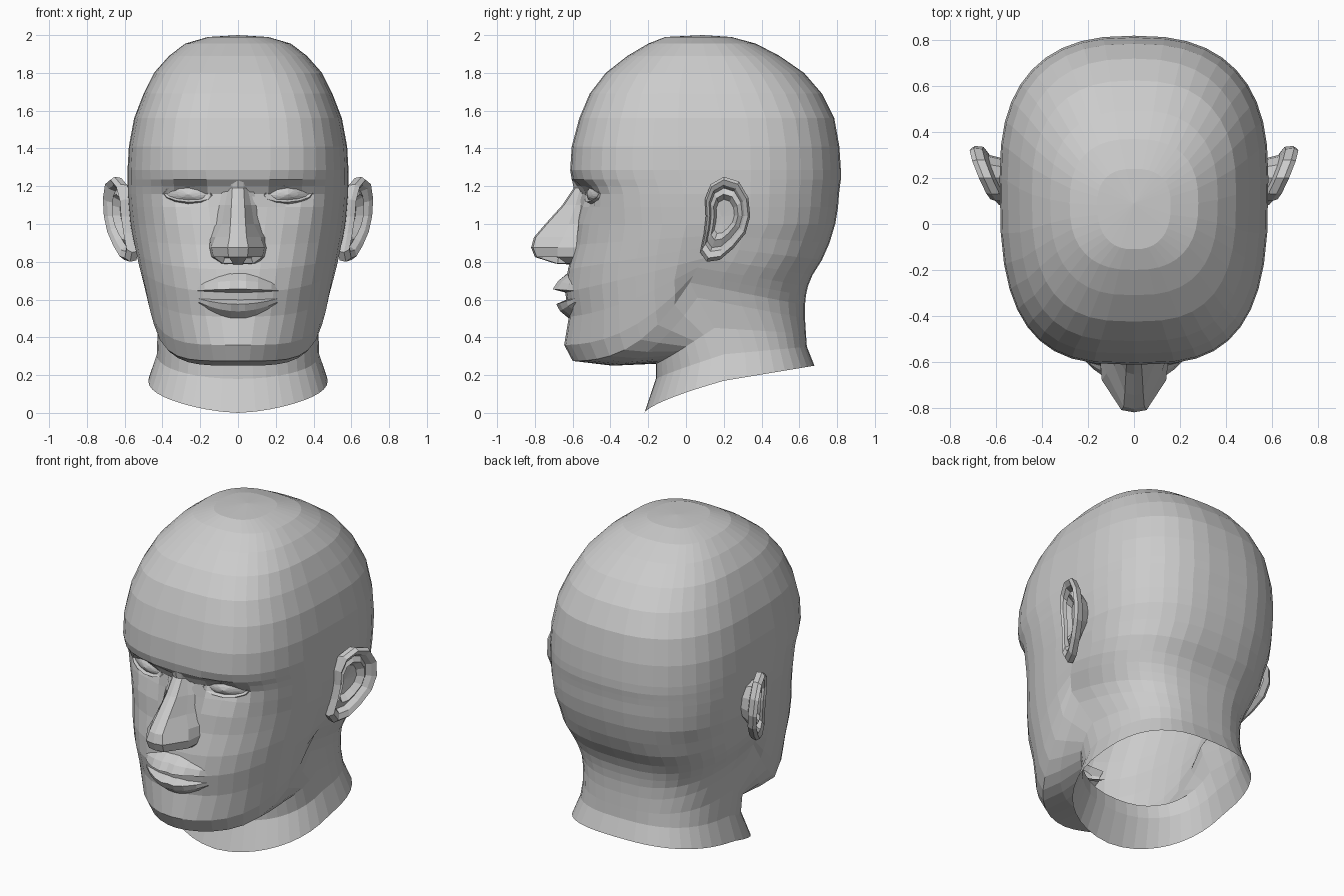
import bpy, bmesh, math
from mathutils import Vector

if "Cube" in bpy.data.objects:
    bpy.data.objects.remove(bpy.data.objects["Cube"])


def loft(name, rings, closed=True, start=None, end=None, mirror=False, after=None):
    """Skin a list of point rings; optional fan tips at either end."""
    bm = bmesh.new()
    rows = [[bm.verts.new(p) for p in r] for r in rings]
    n = len(rows[0])
    span = n if closed else n - 1
    for a, b in zip(rows, rows[1:]):
        for i in range(span):
            j = (i + 1) % n
            bm.faces.new((a[i], a[j], b[j], b[i]))
    for tip, row in ((start, rows[0]), (end, rows[-1])):
        if tip:
            t = bm.verts.new(tip)
            for i in range(span):
                bm.faces.new((t, row[i], row[(i + 1) % n]))
    bmesh.ops.recalc_face_normals(bm, faces=bm.faces)
    mid = sum((v.co for v in bm.verts), Vector()) / len(bm.verts)
    if sum((f.calc_center_median() - mid).dot(f.normal) * f.calc_area() for f in bm.faces) < 0:
        bmesh.ops.reverse_faces(bm, faces=bm.faces)
    bm.normal_update()
    if after:
        after(bm)
    me = bpy.data.meshes.new(name)
    bm.to_mesh(me)
    bm.free()
    ob = bpy.data.objects.new(name, me)
    bpy.context.collection.objects.link(ob)
    if mirror:
        ob.modifiers.new("mirror", 'MIRROR')
    return ob


# ---------- skull, face and neck: one open shell ----------
SEG = 40


def head_ring(fy, fz, w, sy, sz, by, bz, p, k):
    """Ring through a front, side and back point; p shapes the plan, k the dip in height."""
    pts = []
    for i in range(SEG):
        a = 2 * math.pi * i / SEG
        c, s = math.cos(a), math.sin(a)
        q = p if c > 0 else 0.79 if sz > 0.9 else 0.74
        u, v = abs(c) ** q, abs(s) ** q
        x = math.copysign(w * v, s)
        if c > 0:
            y, z = sy + (fy - sy) * u, fz + (sz - fz) * max(0, 1 - u) ** k
            # eye sockets
            dz = (z - 1.165) / (0.045 if z > 1.165 else 0.08)
            y += 0.07 * math.exp(-((abs(x) - 0.25) / 0.13) ** 2 - dz * dz)
        else:
            y, z = sy + (by - sy) * u, sz + (bz - sz) * u
        pts.append((x, y, z))
    return pts


# level rings: z, front y, back y, half width, plan exponent
skull = [
    (1.99, -.11, .24, .16, .82), (1.955, -.20, .37, .28, .80),
    (1.89, -.31, .495, .365, .76), (1.80, -.425, .625, .445, .71),
    (1.69, -.51, .72, .50, .67),
    (1.56, -.565, .785, .55, .65), (1.41, -.605, .812, .578, .65),
    (1.285, -.613, .82, .585, .66), (1.235, -.605, .82, .585, .68),
    (1.20, -.585, .815, .585, .69), (1.16, -.575, .81, .585, .70),
    (1.09, -.57, .805, .58, .71), (1.00, -.575, .79, .572, .74),
]
# tilted rings: front y z, side x y z, back y z, plan exponent, dip
jaw_and_neck = [
    (-.59, .89, .56, .16, .94, .76, .90, .78, 1),
    (-.625, .76, .545, .13, .88, .72, .81, .83, 1),
    (-.64, .64, .53, .10, .82, .67, .73, .88, 1.1),
    (-.62, .51, .51, .06, .77, .645, .67, .93, 1.5),
    (-.645, .36, .49, .04, .73, .635, .62, 1.05, 2.1),
    (-.60, .275, .47, .02, .69, .63, .57, 1.1, 2.4),
    (-.39, .25, .448, .06, .61, .63, .50, 1.0, 1.8),
    (-.16, .26, .425, .15, .45, .635, .42, .92, 1.1),
    (-.16, .18, .43, .20, .31, .64, .35, .90, .9),
    (-.22, 0, .475, .20, .17, .68, .25, .88, .7),
]
rings = []
for z, fy, by, w, p in skull:
    sy = 0.08 + 0.12 * min(1, (2 - z) / 0.5)
    rings.append(head_ring(fy, z, w, sy, z, by, z, p, 1))
rings += [head_ring(*r) for r in jaw_and_neck]
loft("head", rings, start=(0, .09, 2.0))


# ---------- nose ----------
# z, base half width, wing half width, wing y, ridge half width, ridge y
nose = [
    (1.27, .07, .05, -.60, .03, -.60), (1.19, .08, .05, -.56, .03, -.585),
    (1.10, .10, .07, -.585, .035, -.645), (1.00, .125, .085, -.62, .04, -.735),
    (.93, .15, .12, -.65, .045, -.795), (.875, .155, .14, -.68, .055, -.81),
    (.825, .145, .13, -.68, .05, -.79), (.79, .11, .08, -.63, .025, -.68),
]


def nose_section(z, wb, wm, ym, wr, yr):
    half = [(wb, -.55), (wm, ym), (wr, yr)]
    return ([(-x, y, z) for x, y in half] + [(0, yr - .01, z)]
            + [(x, y, z) for x, y in reversed(half)])


def nostrils(bm):
    low = [f for f in bm.faces if f.calc_center_median().z < .82
           and .04 < abs(f.calc_center_median().x) < .10]
    bmesh.ops.inset_individual(bm, faces=low, thickness=.012, depth=-.03)


loft("nose", [nose_section(*s) for s in nose], closed=False,
     end=(0, -.60, .785), after=nostrils)


# ---------- lips: tapering into the corners of the mouth ----------
def lip(name, half_width, z_out, z_ridge, z_in, push):
    secs = []
    for t in (-1, -.75, -.45, -.18, 0, .18, .45, .75, 1):
        x = t * half_width
        y = -.65 + 1.4 * x * x
        f = 1 - t * t
        zo, zr, zi = (.635 + (z - .635) * (.5 + .5 * f) for z in (z_out, z_ridge, z_in))
        bow = .012 if t == 0 else 0
        secs.append([(x, y + .03, zo), (x, y + bow - push * .5 * f, (zo + zr) / 2),
                     (x, y + bow - push * f, zr), (x, y + .04, zi)])
    loft(name, secs, closed=False)


lip("upper_lip", .235, .745, .655, .63, .06)
lip("lower_lip", .21, .50, .575, .61, .04)


# ---------- eyes: almond lid loops closed by the eyeball ----------
def almond(rx, rz, dy):
    pts = []
    for i in range(12):
        a = 2 * math.pi * i / 12
        x = .265 + rx * math.cos(a)
        s = math.sin(a)
        y = -.53 + 2.0 * max(0, x - .2) ** 2 + dy
        pts.append((x, y, 1.157 + rz * s * (1 if s > 0 else .85) + .04 * (x - .265)))
    return pts


loft("eyes", [almond(.15, .07, .04), almond(.128, .048, -.005),
              almond(.11, .034, .012), almond(.055, .02, .004)],
     end=(.265, -.525, 1.157), mirror=True)

# ---------- ears ----------
outline = [(.10, 1.13), (.13, 1.21), (.20, 1.25), (.28, 1.225), (.33, 1.14), (.34, 1.04),
           (.315, .95), (.25, .87), (.18, .81), (.11, .80), (.075, .85), (.095, .95), (.105, 1.04)]


def ear_ring(scale, dx, base=None):
    pts = []
    for y, z in outline:
        y2, z2 = .20 + (y - .20) * scale, 1.05 + (z - 1.05) * scale
        x = .605 + .42 * (y2 - .1) + .10 * (z2 - 1.03)
        pts.append((base if base else x + dx, y2, z2))
    return pts


loft("ears", [ear_ring(.6, 0, .565), ear_ring(.72, -.06), ear_ring(.97, -.05), ear_ring(1, -.015),
              ear_ring(.92, .008), ear_ring(.78, -.005), ear_ring(.70, -.035),
              ear_ring(.54, -.015), ear_ring(.40, -.05)],
     end=(.59, .19, 1.04), mirror=True)
